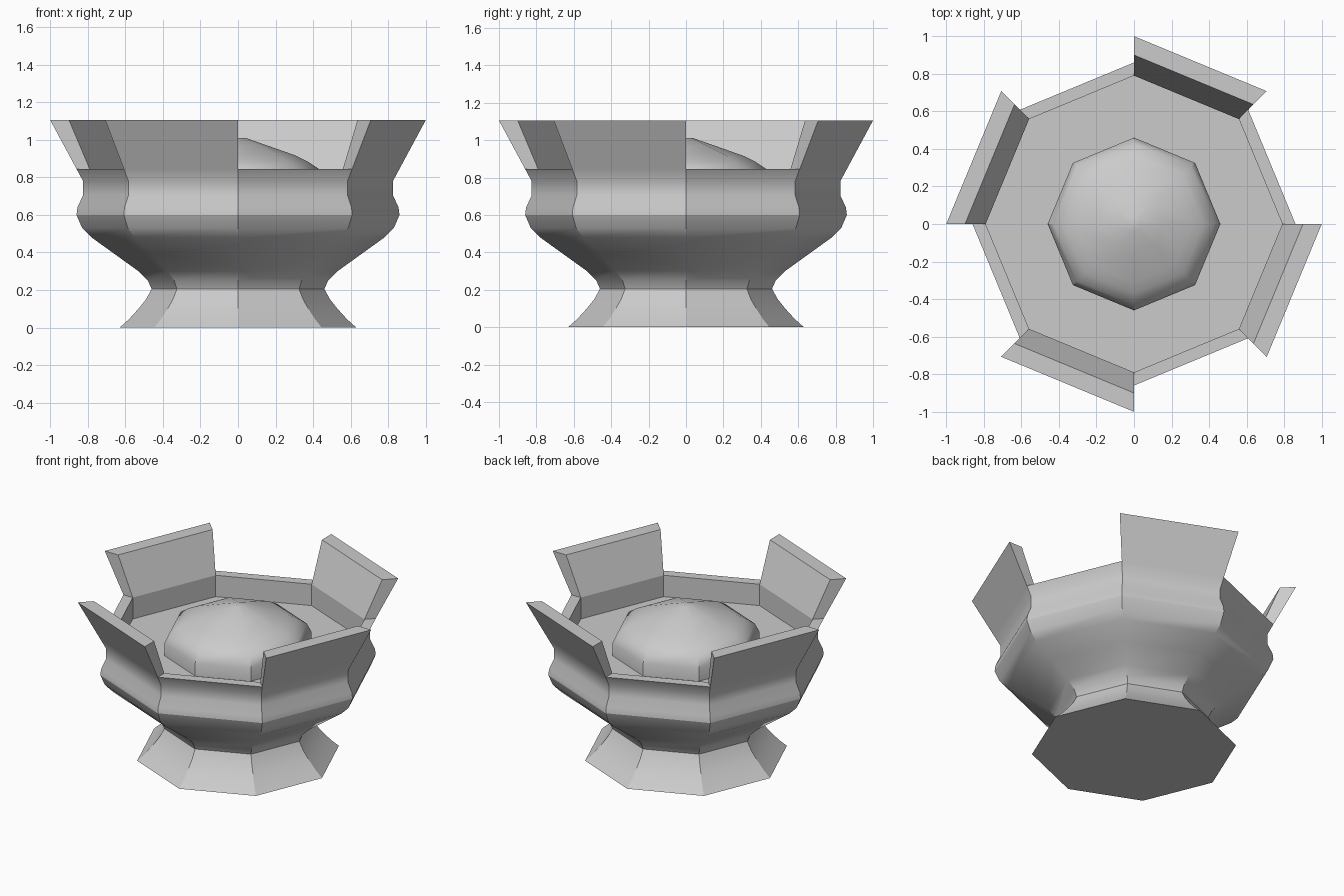
import bpy, bmesh
from math import cos, sin, radians

if "Cube" in bpy.data.objects:
    bpy.data.objects.remove(bpy.data.objects["Cube"])

SIDES = 8


def finish(bm, name):
    bmesh.ops.remove_doubles(bm, verts=bm.verts, dist=1e-5)
    me = bpy.data.meshes.new(name)
    bm.to_mesh(me)
    bm.free()
    ob = bpy.data.objects.new(name, me)
    bpy.context.collection.objects.link(ob)
    bpy.ops.object.select_all(action='DESELECT')
    ob.select_set(True)
    bpy.context.view_layer.objects.active = ob
    bpy.ops.object.shade_smooth_by_angle(angle=radians(30))
    return ob


def point(r, z, deg):
    return (r * cos(radians(deg)), r * sin(radians(deg)), z)


def lathe(name, profile, cap_start=False, cap_end=False):
    """Eight-sided turning of (radius, z), listed so faces point outward."""
    bm = bmesh.new()
    rings = [[bm.verts.new(point(r, z, 45 * i)) for i in range(SIDES)] for r, z in profile]
    for a, b in zip(rings, rings[1:]):
        for i in range(SIDES):
            j = (i + 1) % SIDES
            bm.faces.new((a[i], a[j], b[j], b[i]))
    if cap_start:
        bm.faces.new(rings[0][::-1])
    if cap_end:
        bm.faces.new(rings[-1])
    return finish(bm, name)


# Flared foot
lathe("foot", [(.63, 0), (.58, .045), (.53, .10), (.49, .15), (.46, .205)], cap_start=True)

# Lower bowl
lathe("bowl", [(.46, .205), (.48, .25), (.53, .30), (.655, .39),
               (.78, .48), (.83, .53), (.86, .60)])

# Waisted band, rim and recessed floor
lathe("rim_band", [(.86, .60), (.855, .64), (.825, .705), (.825, .78), (.86, .845),
                   (.79, .845), (.79, .70)], cap_end=True)

# Faceted dome in the bowl
lathe("dome", [(.46, .69), (.46, .785), (.43, .845), (.37, .885), (.31, .915),
               (.16, .968), (.04, 1.01)], cap_end=True)

# Four leaning battlements on alternate sides
bm = bmesh.new()
section = [(.86, .845), (1.0, 1.105), (.90, 1.105), (.79, .845)]
for k in range(4):
    start = 45 + 90 * k
    a = [bm.verts.new(point(r, z, start)) for r, z in section]
    b = [bm.verts.new(point(r, z, start + 45)) for r, z in section]
    for i in range(4):
        j = (i + 1) % 4
        bm.faces.new((a[i], b[i], b[j], a[j]))
    bm.faces.new(a)
    bm.faces.new(b[::-1])
bmesh.ops.recalc_face_normals(bm, faces=bm.faces)
finish(bm, "battlements")
